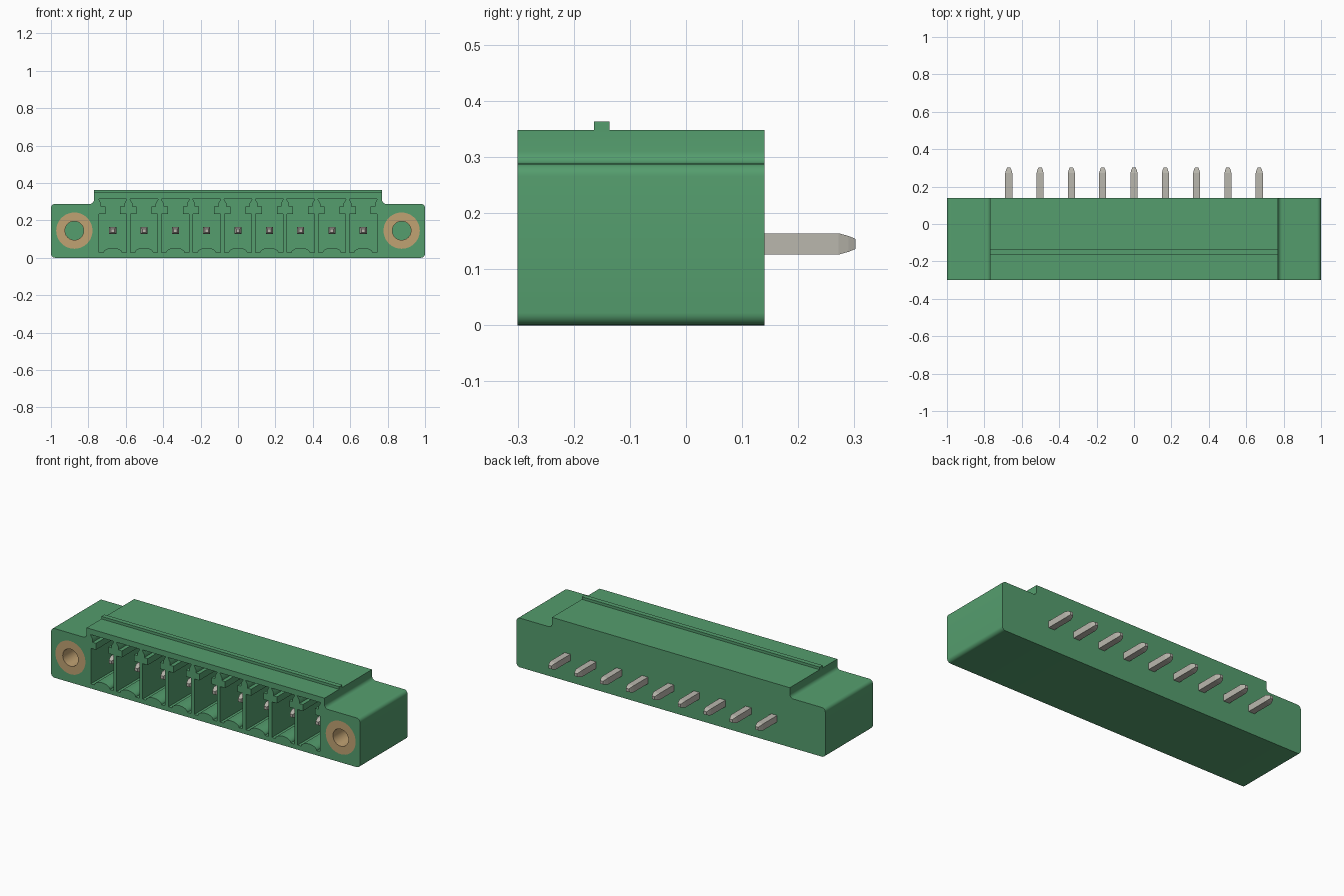
import bpy, bmesh
from math import sin, cos, pi, radians

cube = bpy.data.objects.get("Cube")
if cube:
    bpy.data.objects.remove(cube, do_unlink=True)

FRONT, BACK = -0.30, 0.14
PITCH, PINS = 0.1674, 9
AXIS_Z = 0.145


def material(name, rgb):
    m = bpy.data.materials.new(name)
    m.use_nodes = True
    m.diffuse_color = (*rgb, 1)
    bsdf = m.node_tree.nodes["Principled BSDF"]
    bsdf.inputs["Base Color"].default_value = (*rgb, 1)
    bsdf.inputs["Roughness"].default_value = 0.6
    return m


GREEN = material("green plastic", (0.09, 0.34, 0.155))
BRASS = material("brass", (0.53, 0.36, 0.17))
METAL = material("tin", (0.49, 0.475, 0.42))


def loft(name, rings, mat, closed=False):
    """Skin matching rings of points; cap the ends, or join last to first."""
    bm = bmesh.new()
    loops = [[bm.verts.new(p) for p in ring] for ring in rings]
    pairs = list(zip(loops, loops[1:]))
    if closed:
        pairs.append((loops[-1], loops[0]))
    else:
        bm.faces.new(loops[0])
        bm.faces.new(loops[-1])
    for a, b in pairs:
        for i in range(len(a)):
            j = (i + 1) % len(a)
            bm.faces.new((a[i], a[j], b[j], b[i]))
    bmesh.ops.recalc_face_normals(bm, faces=bm.faces)
    mesh = bpy.data.meshes.new(name)
    bm.to_mesh(mesh)
    bm.free()
    mesh.materials.append(mat)
    ob = bpy.data.objects.new(name, mesh)
    bpy.context.collection.objects.link(ob)
    return ob


def prism(name, profile, y0, y1, mat):
    return loft(name, [[(x, y, z) for x, z in profile] for y in (y0, y1)], mat)


def arc(cx, cz, r, a0, a1, n=6):
    angles = [radians(a0 + (a1 - a0) * i / n) for i in range(n + 1)]
    return [(cx + r * cos(a), cz + r * sin(a)) for a in angles]


def mirrored(half):
    return half + [(-x, z) for x, z in reversed(half)]


def circle(cx, r, y, n=40):
    return [(cx + r * cos(2 * pi * i / n), y, AXIS_Z + r * sin(2 * pi * i / n))
            for i in range(n)]


def smooth(ob):
    bpy.ops.object.select_all(action="DESELECT")
    ob.select_set(True)
    bpy.context.view_layer.objects.active = ob
    bpy.ops.object.shade_smooth_by_angle(angle=radians(30))


# Housing: stepped outline with rounded outer corners and filleted shoulders
R = 0.022
half = (arc(1 - R, R, R, -90, 0) + arc(1 - R, 0.288 - R, R, 0, 90)
        + arc(0.77 + R, 0.288 + R, R, 270, 180) + [(0.77, 0.348)])
housing = prism("housing", mirrored(half), FRONT, BACK, GREEN)

# Socket outline: arched floor, straight walls, narrow neck, flared keyway
socket_half = ([(0.05 * sin(i * pi / 16), 0.027 + 0.026 * cos(i * pi / 16))
                for i in range(1, 9)]
               + [(0.073, 0.027), (0.073, 0.235), (0.04, 0.235), (0.04, 0.273),
                  (0.062, 0.273), (0.062, 0.29), (0.076, 0.315)])
socket_outline = mirrored(socket_half) + [(0, 0.053)]
pin_xs = [(i - (PINS - 1) / 2) * PITCH for i in range(PINS)]
cutters = [prism("socket_cutter", [(x + cx, z) for x, z in socket_outline],
                 FRONT - 0.05, 0.05, GREEN) for cx in pin_xs]

# Bores for the threaded inserts
INSERT_X, INSERT_END = 0.875, -0.05
for side in (-1, 1):
    cutters.append(loft("insert_bore", [circle(side * INSERT_X, 0.097, y)
                                        for y in (FRONT - 0.05, INSERT_END)], GREEN))

for cutter in cutters:
    cutter.hide_render = True
    mod = housing.modifiers.new("cut", "BOOLEAN")
    mod.operation, mod.solver, mod.object = "DIFFERENCE", "EXACT", cutter
    bpy.context.view_layer.objects.active = housing
    bpy.ops.object.modifier_apply(modifier=mod.name)
    bpy.data.objects.remove(cutter, do_unlink=True)
smooth(housing)

# Latch ridge along the top
prism("latch_ridge", mirrored([(0.77, 0.346), (0.77, 0.363)]), -0.164, -0.136, GREEN)

# Flush brass inserts
for side, label in ((-1, "right"), (1, "left")):
    cx = side * INSERT_X
    insert = loft(label + "_threaded_insert",
                  [circle(cx, 0.097, FRONT), circle(cx, 0.097, INSERT_END),
                   circle(cx, 0.05, INSERT_END), circle(cx, 0.05, FRONT)],
                  BRASS, closed=True)
    smooth(insert)

# Contact pins with tapered ends
sections = [(-0.225, 0.009), (-0.195, 0.019), (0.272, 0.019),
            (0.29, 0.014), (0.302, 0.009)]
for number, cx in enumerate(pin_xs, 1):
    rings = [[(cx + sx * w, y, AXIS_Z + sz * w)
              for sx, sz in ((-1, -1), (1, -1), (1, 1), (-1, 1))]
             for y, w in sections]
    loft(f"contact_pin_{number}", rings, METAL)
